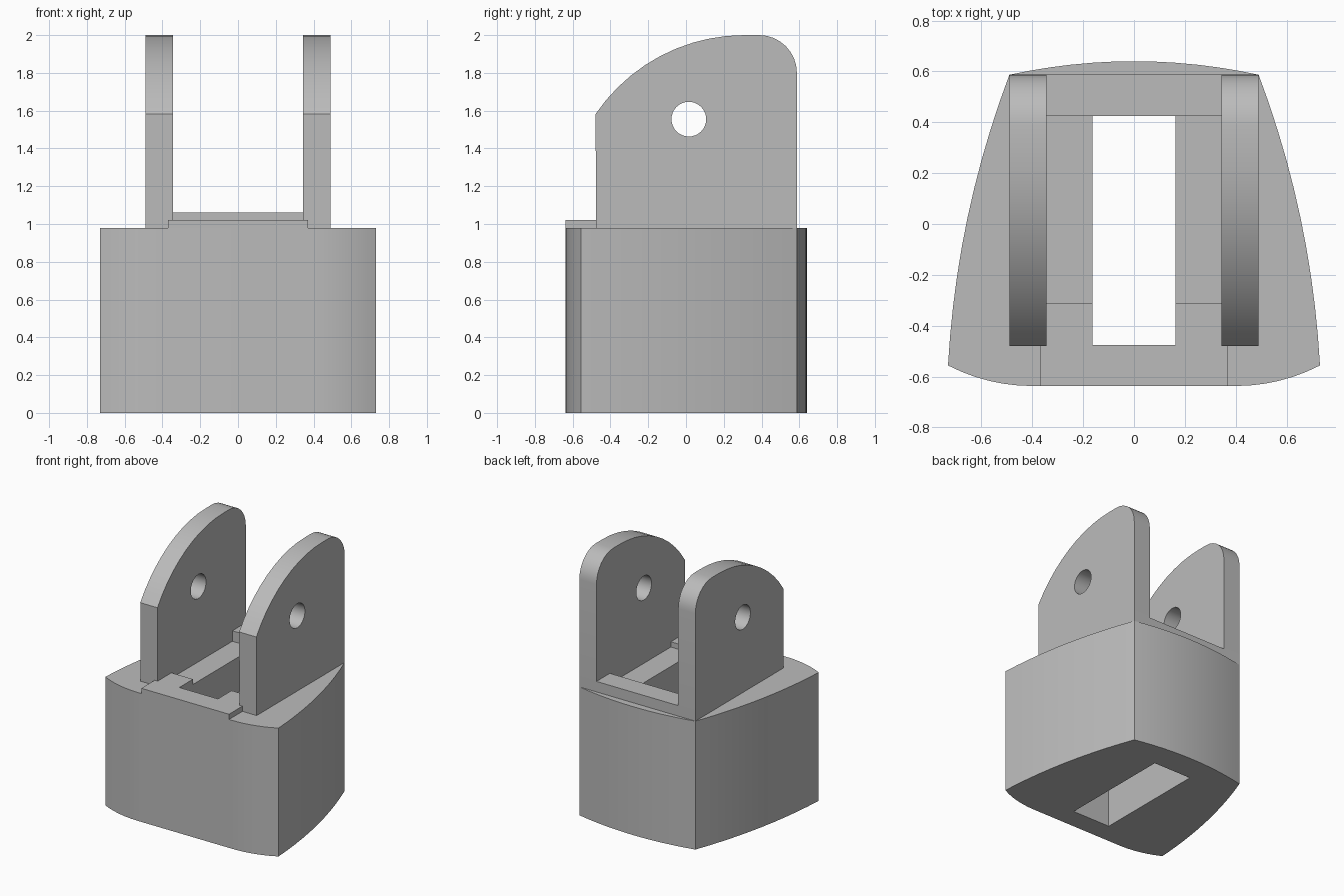
import bpy, bmesh, math
from mathutils import Vector

cube = bpy.data.objects.get("Cube")
if cube:
    bpy.data.objects.remove(cube, do_unlink=True)

grey = bpy.data.materials.new("plain grey")
grey.use_nodes = True
grey.diffuse_color = (0.5, 0.5, 0.5, 1)
grey.node_tree.nodes["Principled BSDF"].inputs["Base Color"].default_value = (0.5, 0.5, 0.5, 1)

BASE_TOP = 0.98


def arc(cx, cy, r, a0, a1, n):
    """Points on a circle, angles in degrees."""
    return [(cx + r * math.cos(math.radians(a0 + (a1 - a0) * i / n)),
             cy + r * math.sin(math.radians(a0 + (a1 - a0) * i / n))) for i in range(n + 1)]


def bow(p, q, rise, n):
    """Shallow curve from p to q, bulging to the right of its direction."""
    p, q = Vector(p), Vector(q)
    d = q - p
    side = Vector((d.y, -d.x)).normalized()
    return [tuple(p + d * (i / n) + side * rise * 4 * (i / n) * (1 - i / n)) for i in range(n + 1)]


def prism(name, outline, low, high, axis="z"):
    """Extrude an outline: (x, y) along z, or (y, z) along x."""
    bm = bmesh.new()
    place = (lambda u, v, w: (u, v, w)) if axis == "z" else (lambda u, v, w: (w, u, v))
    face = bm.faces.new([bm.verts.new(place(u, v, low)) for u, v in outline])
    ext = bmesh.ops.extrude_face_region(bm, geom=[face])
    moved = [g for g in ext["geom"] if isinstance(g, bmesh.types.BMVert)]
    bmesh.ops.translate(bm, verts=moved, vec=place(0, 0, high - low))
    bmesh.ops.recalc_face_normals(bm, faces=bm.faces)
    mesh = bpy.data.meshes.new(name)
    bm.to_mesh(mesh)
    bm.free()
    mesh.materials.append(grey)
    obj = bpy.data.objects.new(name, mesh)
    bpy.context.collection.objects.link(obj)
    return obj


def select(obj):
    bpy.ops.object.select_all(action="DESELECT")
    obj.select_set(True)
    bpy.context.view_layer.objects.active = obj


def cut(obj, cutter):
    mod = obj.modifiers.new("cut", "BOOLEAN")
    mod.operation, mod.solver, mod.object = "DIFFERENCE", "EXACT", cutter
    select(obj)
    bpy.ops.object.modifier_apply(modifier=mod.name)
    bpy.data.objects.remove(cutter, do_unlink=True)


def smooth(obj):
    select(obj)
    bpy.ops.object.shade_smooth_by_angle(angle=math.radians(25))


def rect(x, y0, y1):
    return [(-x, y0), (x, y0), (x, y1), (-x, y1)]


# Base block: straight front with rounded ends, bowed sides and back
front_curve = arc(0.4, 0.083, 0.72, -90, -62.6, 6)
corner = front_curve[-1]
back_corner = (0.49, 0.587)
half = front_curve + bow(corner, back_corner, 0.045, 10)[1:]
back = bow(back_corner, (-0.49, 0.587), 0.053, 12)[1:-1]
base = prism("base", half + back + [(-x, y) for x, y in reversed(half)], 0, BASE_TOP)
cut(base, prism("slot_cutter", rect(0.163, -0.475, 0.425), -0.1, 1.1))
smooth(base)

# Raised U-shaped pad around the front of the slot
pad = [(0.163, -0.475), (0.163, -0.31), (0.345, -0.31), (0.345, -0.475), (0.37, -0.475), (0.37, -0.637)]
prism("front_pad", pad + [(-x, y) for x, y in reversed(pad)], BASE_TOP, 1.02)

# Raised bar joining the lugs at the back
prism("back_bar", rect(0.345, 0.425, 0.587), BASE_TOP, 1.06)

# Upright lugs with a domed top and a pin hole
dome = arc(0.387, 1.8, 0.2, 0, 90, 8) + arc(0.31, 1.047, 0.953, 90, 145.9, 10)
profile = [(-0.475, BASE_TOP), (0.587, BASE_TOP)] + dome
for name, x0, x1 in (("left_lug", 0.345, 0.49), ("right_lug", -0.49, -0.345)):
    lug = prism(name, profile, x0, x1, "x")
    cut(lug, prism("hole_cutter", arc(0.015, 1.555, 0.092, 0, 360, 32)[:-1], x0 - 0.1, x1 + 0.1, "x"))
    smooth(lug)
